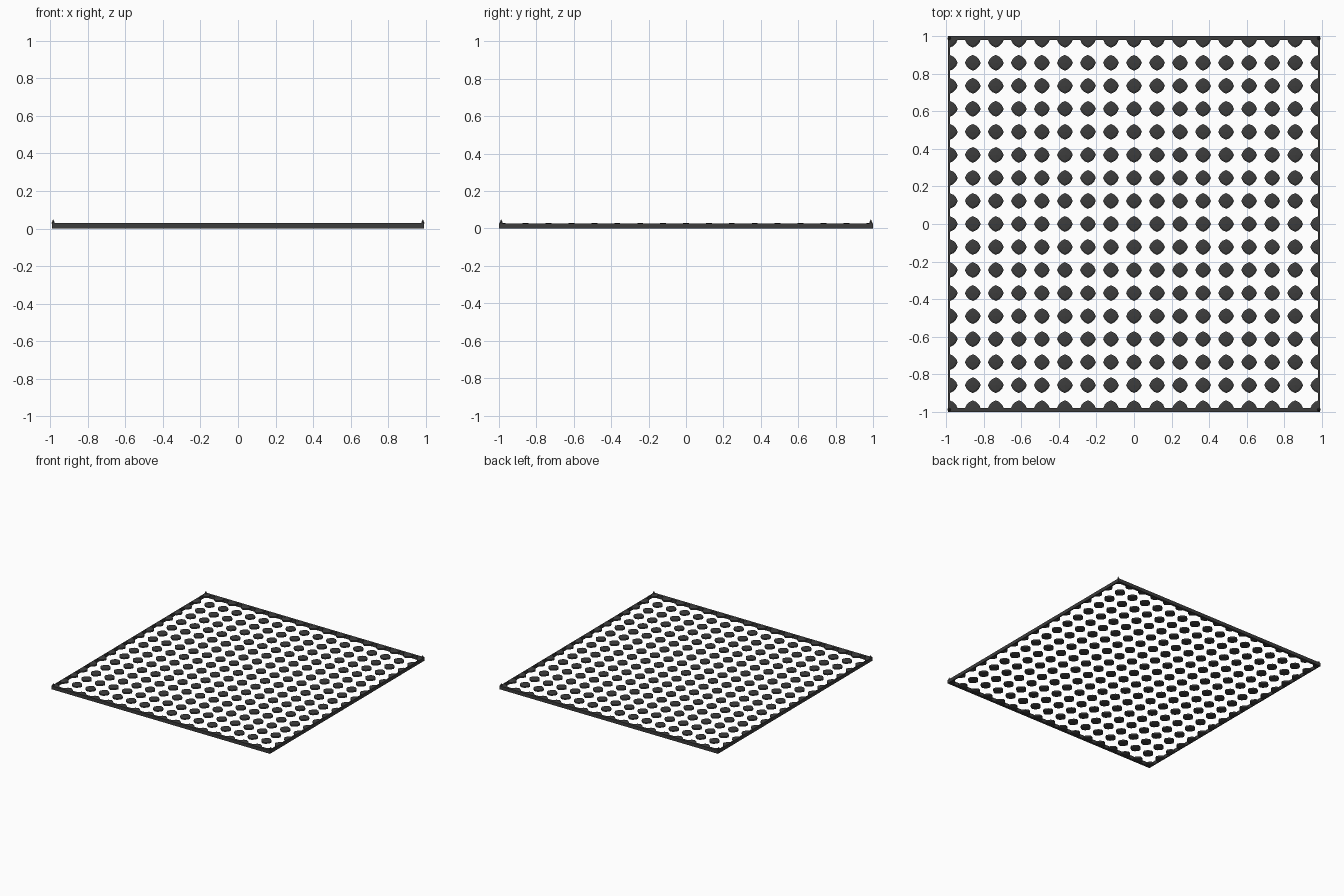
import bpy, bmesh, math
from mathutils import Vector

if "Cube" in bpy.data.objects:
    bpy.data.objects.remove(bpy.data.objects["Cube"])

dark = bpy.data.materials.new("dark_grey")
dark.diffuse_color = (0.045, 0.045, 0.045, 1)
dark.use_nodes = True
dark.node_tree.nodes["Principled BSDF"].inputs["Base Color"].default_value = dark.diffuse_color

N = 16            # cells per side
STEP = 0.1225     # stud spacing
EDGE = N * STEP / 2


def finish(name, bm):
    bmesh.ops.recalc_face_normals(bm, faces=bm.faces)
    me = bpy.data.meshes.new(name)
    bm.to_mesh(me)
    bm.free()
    me.materials.append(dark)
    ob = bpy.data.objects.new(name, me)
    bpy.context.collection.objects.link(ob)
    return ob


def add_stud(bm, cx, cy):
    # rounded-diamond drum with a shallow pointed top and bottom
    def ring(scale, z):
        pts = []
        for i in range(12):
            a = math.tau * i / 12
            r = 0.042 if i % 3 == 0 else 0.038
            pts.append(bm.verts.new((cx + scale * r * math.cos(a),
                                     cy + scale * r * math.sin(a), z)))
        return pts
    rings = [ring(0.75, 0.006), ring(1, 0.010), ring(1, 0.022), ring(0.75, 0.027)]
    for lo, hi in zip(rings, rings[1:]):
        for i in range(12):
            j = (i + 1) % 12
            bm.faces.new((lo[i], lo[j], hi[j], hi[i]))
    for r, z in ((rings[0], 0.005), (rings[-1], 0.029)):
        tip = bm.verts.new((cx, cy, z))
        for i in range(12):
            bm.faces.new((r[i], r[(i + 1) % 12], tip))


# grid of studs, trimmed to half studs along the border
bm = bmesh.new()
for i in range(N + 1):
    for j in range(N + 1):
        add_stud(bm, -EDGE + i * STEP, -EDGE + j * STEP)
for n in ((1, 0, 0), (-1, 0, 0), (0, 1, 0), (0, -1, 0)):
    geom = bm.verts[:] + bm.edges[:] + bm.faces[:]
    bmesh.ops.bisect_plane(bm, geom=geom, plane_co=Vector(n) * (EDGE + 0.001),
                           plane_no=n, clear_outer=True)
finish("studs", bm)


def box(name, lo, hi):
    bm = bmesh.new()
    bmesh.ops.create_cube(bm, size=1)
    for v in bm.verts:
        v.co = Vector([(a + b) / 2 + c * (b - a) for a, b, c in zip(lo, hi, v.co)])
    return finish(name, bm)


# border rails: wide at front and back, narrow at the sides
for s, name in ((-1, "front"), (1, "back")):
    y0, y1 = sorted((s * 0.98, s * 1.0))
    box(name + "_rail", (-0.99, y0, 0.0), (0.99, y1, 0.028))
for s, name in ((-1, "left"), (1, "right")):
    x0, x1 = sorted((s * 0.98, s * 0.99))
    box(name + "_rail", (x0, -0.98, 0.0), (x1, 0.98, 0.028))

# pointed corner finials
for sx in (-1, 1):
    for sy in (-1, 1):
        bm = bmesh.new()
        bmesh.ops.create_cone(bm, cap_ends=True, segments=8,
                              radius1=0.010, radius2=0.001, depth=0.022)
        bmesh.ops.translate(bm, verts=bm.verts, vec=(sx * 0.983, sy * 0.988, 0.037))
        finish("corner_finial", bm)
